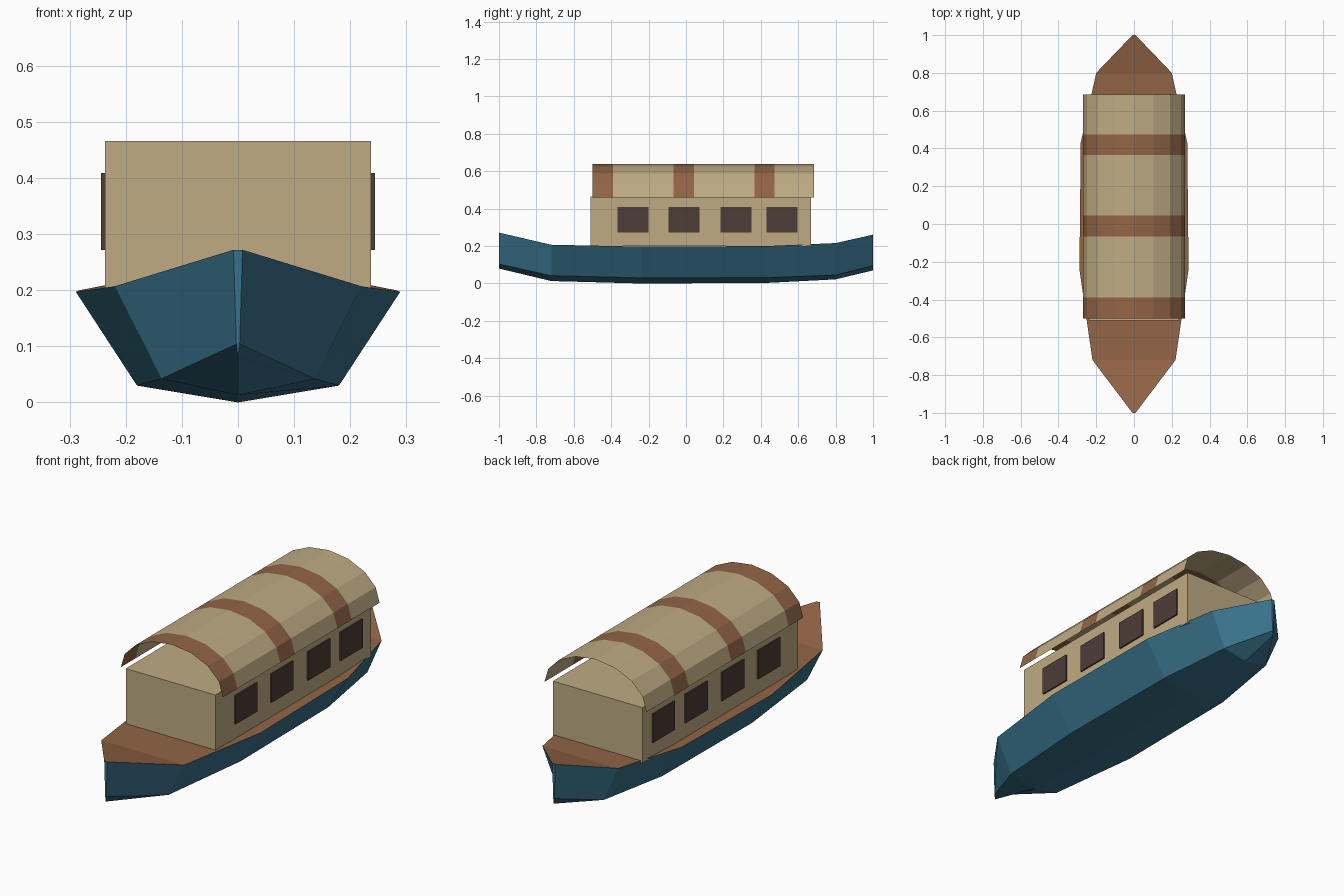
import bpy, bmesh, math

cube = bpy.data.objects.get("Cube")
if cube:
    bpy.data.objects.remove(cube, do_unlink=True)


def material(name, rgb):
    mat = bpy.data.materials.new(name)
    mat.use_nodes = True
    mat.diffuse_color = (*rgb, 1)
    mat.node_tree.nodes["Principled BSDF"].inputs["Base Color"].default_value = (*rgb, 1)
    return mat


tan = material("tan", (0.52, 0.41, 0.23))
brown = material("brown", (0.29, 0.13, 0.062))
blue = material("blue", (0.04, 0.17, 0.26))
dark = material("dark window", (0.075, 0.045, 0.037))


def finish(name, bm, *mats):
    mesh = bpy.data.meshes.new(name)
    bm.to_mesh(mesh)
    bm.free()
    for mat in mats:
        mesh.materials.append(mat)
    obj = bpy.data.objects.new(name, mesh)
    bpy.context.collection.objects.link(obj)
    return obj


def box(name, low, high, mat):
    bm = bmesh.new()
    bmesh.ops.create_cube(bm, size=1)
    for v in bm.verts:
        v.co = [(a + b) / 2 + c * (b - a) for a, b, c in zip(low, high, v.co)]
    return finish(name, bm, mat)


# Hull stations: y, gunwale x, gunwale z, chine x, chine z, keel z
stations = [
    (-1.0, 0.008, 0.272, 0.003, 0.104, 0.08),
    (-0.72, 0.22, 0.207, 0.137, 0.042, 0.013),
    (-0.24, 0.289, 0.197, 0.18, 0.03, 0.0),
    (0.43, 0.282, 0.2, 0.175, 0.031, 0.003),
    (0.8, 0.2, 0.216, 0.125, 0.045, 0.022),
    (1.0, 0.008, 0.261, 0.003, 0.095, 0.07),
]
bm = bmesh.new()
rings = []
for y, gx, gz, cx, cz, kz in stations:
    section = [(-gx, gz), (-cx, cz), (0, kz), (cx, cz), (gx, gz)]
    rings.append([bm.verts.new((x, y, z)) for x, z in section])
for a, b in zip(rings, rings[1:]):
    for i in range(5):
        j = (i + 1) % 5
        face = bm.faces.new((a[i], a[j], b[j], b[i]))
        face.material_index = 1 if i == 4 else 0    # deck between the gunwales
bm.faces.new(rings[0])
bm.faces.new(rings[-1])
bmesh.ops.recalc_face_normals(bm, faces=bm.faces)
finish("hull", bm, blue, brown)

# Cabin with four windows on each side
box("cabin", (-0.237, -0.51, 0.2), (0.237, 0.668, 0.466), tan)
for side, sign in (("right", -1), ("left", 1)):
    for n, y in enumerate((-0.283, -0.011, 0.267, 0.513), 1):
        x = sorted((sign * 0.235, sign * 0.244))
        box(f"{side}_window_{n}", (x[0], y - 0.083, 0.272),
            (x[1], y + 0.083, 0.409), dark)

# Arched sheet roof, open at both ends, with alternating bands
bands = [-0.5, -0.39, -0.067, 0.044, 0.365, 0.474, 0.685]
bm = bmesh.new()
arches = []
for y in bands:
    angles = [math.pi * i / 8 for i in range(9)]
    arches.append([bm.verts.new((0.27 * math.cos(t), y, 0.46 + 0.18 * math.sin(t)))
                   for t in angles])
for n, (a, b) in enumerate(zip(arches, arches[1:])):
    for i in range(8):
        face = bm.faces.new((a[i], b[i], b[i + 1], a[i + 1]))
        face.material_index = (n + 1) % 2
        face.normal_update()
        if face.normal.z < 0:
            face.normal_flip()
finish("roof", bm, tan, brown)
